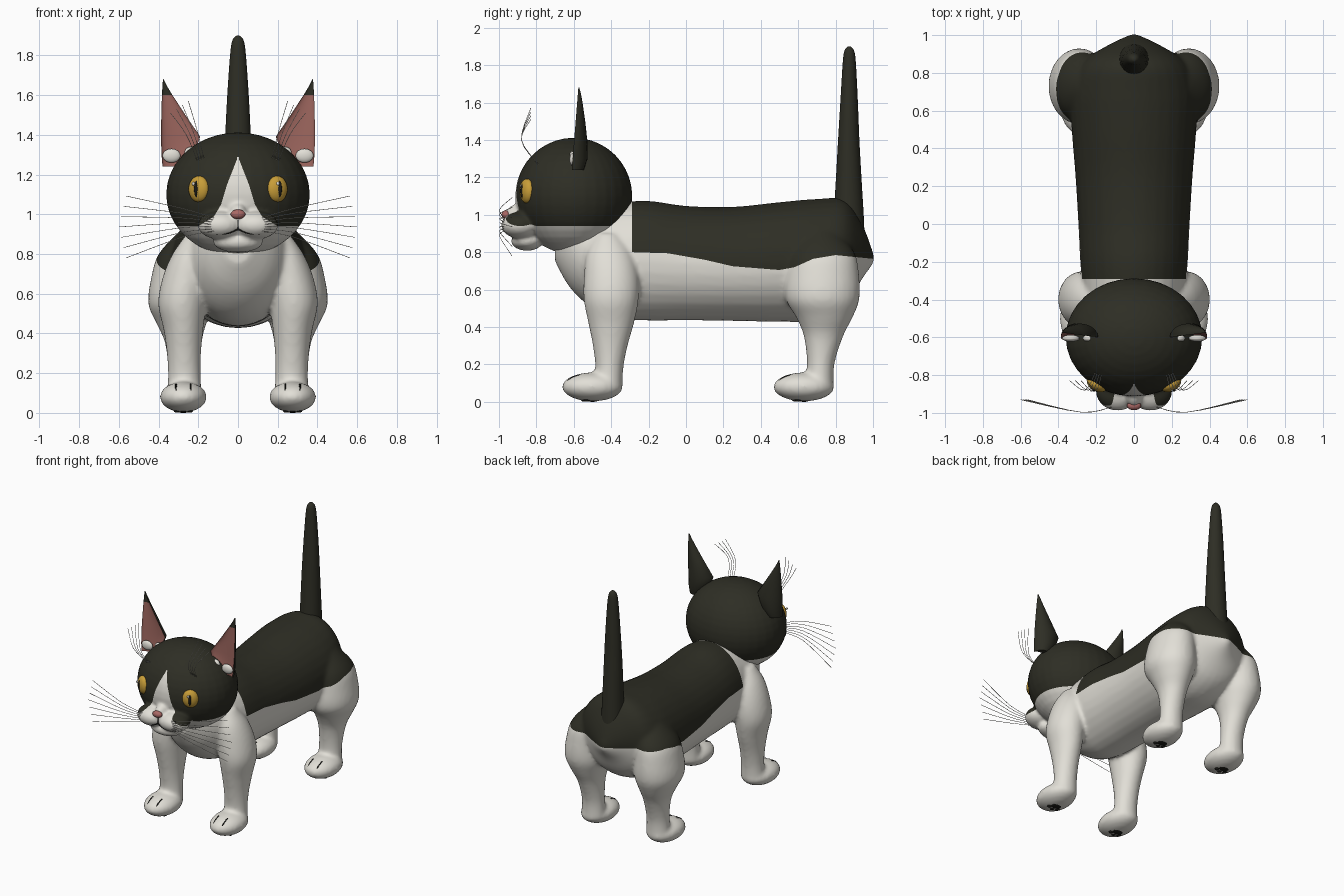
import bpy, bmesh, math
from mathutils import Matrix, Vector

cube = bpy.data.objects.get("Cube")
if cube:
    bpy.data.objects.remove(cube, do_unlink=True)


def material(name, rgb):
    m = bpy.data.materials.new(name)
    m.use_nodes = True
    m.diffuse_color = (*rgb, 1)
    bsdf = next(n for n in m.node_tree.nodes if n.type == 'BSDF_PRINCIPLED')
    bsdf.inputs["Base Color"].default_value = (*rgb, 1)
    bsdf.inputs["Roughness"].default_value = 0.8
    return m


WHITE = material("white fur", (0.76, 0.74, 0.68))
DARK = material("dark fur", (0.027, 0.027, 0.018))
PINK = material("ear pink", (0.33, 0.13, 0.11))
NOSE = material("nose pink", (0.40, 0.14, 0.13))
AMBER = material("amber eye", (0.58, 0.34, 0.04))
BLACK = material("black", (0.01, 0.01, 0.008))


def interp(x, points):
    """Piecewise linear lookup in (x, value) pairs."""
    if x <= points[0][0]:
        return points[0][1]
    for (a, va), (b, vb) in zip(points, points[1:]):
        if x <= b:
            return va + (vb - va) * (x - a) / (b - a)
    return points[-1][1]


def refine(rows, n=4):
    """Smooth curve through the rows of a loft."""
    out = []
    for i in range(len(rows) - 1):
        p, q, r, s = (Vector(rows[max(0, min(k, len(rows) - 1))]) for k in range(i - 1, i + 3))
        for k in range(n):
            t = k / n
            out.append(q + (r - p) * t / 2 + (2 * p - 5 * q + 4 * r - s) * t * t / 2
                       + (3 * q - p - 3 * r + s) * t ** 3 / 2)
    return out + [Vector(rows[-1])]


def skin(bm, rings):
    """Close a stack of point rings into a solid."""
    rings = [[bm.verts.new(p) for p in ring] for ring in rings]
    n = len(rings[0])
    faces = [bm.faces.new((a[i], a[(i + 1) % n], b[(i + 1) % n], b[i]))
             for a, b in zip(rings, rings[1:]) for i in range(n)]
    faces += [bm.faces.new(rings[0]), bm.faces.new(rings[-1])]
    bmesh.ops.recalc_face_normals(bm, faces=faces)


def loft(bm, rows, along_z, side=1, n=32):
    """Rows: position, centre 1, centre 2, radius 1, radius 2."""
    rings = []
    for p, c1, c2, r1, r2 in refine(rows):
        ring = []
        for i in range(n):
            a = math.tau * i / n
            u, v = c1 + r1 * math.cos(a), c2 + r2 * math.sin(a)
            ring.append((u * side, v, p) if along_z else (u * side, p, v))
        rings.append(ring)
    skin(bm, rings)


def ellipsoid(bm, centre, radii, turn=0):
    m = Matrix.Translation(centre) @ Matrix.Rotation(turn, 4, 'Z') @ Matrix.Diagonal((*radii, 1))
    bmesh.ops.create_uvsphere(bm, u_segments=32, v_segments=20, radius=1, matrix=m)


def finish(name, bm, mats):
    mesh = bpy.data.meshes.new(name)
    bm.to_mesh(mesh)
    bm.free()
    for m in mats:
        mesh.materials.append(m)
    mesh.shade_smooth()
    obj = bpy.data.objects.new(name, mesh)
    bpy.context.collection.objects.link(obj)
    return obj


def blob(name, centre, radii, mat, turn=0):
    bm = bmesh.new()
    ellipsoid(bm, centre, radii, turn)
    return finish(name, bm, [mat])


def strand(name, paths, radius, mat):
    """Thin round curves through points."""
    data = bpy.data.curves.new(name, 'CURVE')
    data.dimensions = '3D'
    data.bevel_depth, data.bevel_resolution = radius, 1
    for path in paths:
        pts = refine(path)
        s = data.splines.new('POLY')
        s.points.add(len(pts) - 1)
        for p, co in zip(s.points, pts):
            p.co = (*co, 1)
    data.materials.append(mat)
    bpy.context.collection.objects.link(bpy.data.objects.new(name, data))


def fuse_and_paint(name, bm, voxel, rounds, rule):
    """Blend overlapping solids, then cut the fur border where rule is zero."""
    obj = finish(name, bm, [WHITE, DARK])
    remesh = obj.modifiers.new("fuse", 'REMESH')
    remesh.mode, remesh.voxel_size = 'VOXEL', voxel
    smooth = obj.modifiers.new("soften", 'SMOOTH')
    smooth.iterations = rounds
    bpy.context.view_layer.update()
    bm = bmesh.new()
    bm.from_object(obj, bpy.context.evaluated_depsgraph_get())
    obj.modifiers.clear()
    border = set()
    for e in list(bm.edges):
        a, b = e.verts
        fa, fb = rule(a.co), rule(b.co)
        if fa * fb < 0:
            border.add(bmesh.utils.edge_split(e, a, fa / (fa - fb))[1])
    for f in list(bm.faces):
        cut = [v for v in f.verts if v in border]
        if len(cut) == 2:
            bmesh.utils.face_split(f, cut[0], cut[1])
    for f in bm.faces:
        f.material_index = int(rule(f.calc_center_median()) > 0)
    bm.to_mesh(obj.data)
    bm.free()
    obj.data.shade_smooth()


# Body: trunk, four legs and paws
body = bmesh.new()
trunk = [(-.70, .87, .08, .12), (-.62, .82, .18, .21), (-.5, .77, .25, .27), (-.36, .755, .27, .31),
         (-.2, .755, .285, .32), (0, .742, .295, .306), (.25, .738, .31, .305), (.5, .748, .33, .32),
         (.7, .76, .335, .325), (.85, .795, .28, .285), (.94, .805, .15, .15), (1.005, .765, .015, .02)]
loft(body, [(y, 0, z, w, h) for y, z, w, h in trunk], False)
front_leg = [(.90, .20, -.42, .06, .06), (.80, .235, -.41, .095, .12), (.68, .26, -.40, .12, .145),
             (.55, .28, -.40, .122, .147), (.42, .275, -.40, .10, .122), (.30, .272, -.405, .086, .093),
             (.18, .27, -.41, .082, .075), (.07, .27, -.42, .09, .08)]
back_leg = [(.91, .23, .72, .07, .09), (.80, .27, .73, .13, .17), (.68, .285, .73, .152, .195),
            (.55, .29, .73, .162, .197), (.45, .285, .74, .125, .15), (.35, .275, .735, .092, .105),
            (.2, .27, .72, .082, .073), (.07, .27, .71, .09, .08)]
PAWS = [(s, y) for s in (-1, 1) for y in (-.5, .63)]
for s, y in PAWS:
    loft(body, front_leg if y < 0 else back_leg, True, s)
    ellipsoid(body, (.275 * s, y, .08), (.118, .163, .077))
SADDLE = [(-.3, .80), (-.1, .795), (.1, .76), (.25, .725), (.5, .705), (.58, .72),
          (.68, .765), (.8, .785), (1, .765)]
fuse_and_paint("body", body, .014, 6, lambda p: min(p.z - interp(p.y, SADDLE), p.y + .29))

# Head: skull, muzzle, nose bridge and chin
head = bmesh.new()
ellipsoid(head, (0, -.6, 1.1), (.362, .313, .312))
ellipsoid(head, (0, -.88, 1.0), (.05, .087, .06))
ellipsoid(head, (0, -.85, .86), (.125, .085, .052))
for s in (-1, 1):
    ellipsoid(head, (.087 * s, -.885, .945), (.115, .103, .072))
BLAZE = [(.88, .23), (.94, .20), (.99, .12), (1.05, .085), (1.15, .055), (1.29, 0), (1.4, -.1)]


def head_rule(p):
    side = p.z - .94
    return min(side, abs(p.x) - interp(p.z, BLAZE)) if p.y < -.65 else side


fuse_and_paint("head", head, .011, 4, head_rule)

# Tail
tail = bmesh.new()
loft(tail, [(.88, 0, .87, .085, .085), (1.0, 0, .87, .078, .08), (1.2, 0, .87, .071, .068),
            (1.4, 0, .87, .064, .057), (1.6, 0, .872, .054, .047), (1.8, 0, .873, .04, .036),
            (1.87, 0, .873, .03, .028), (1.895, 0, .873, .015, .014), (1.9, 0, .873, .003, .003)], True)
finish("tail", tail, [DARK])

# Ears: cupped, pink inside below a dark tip
EAR = [(1.24, .27, .38, .04), (1.3, .225, .385, .05), (1.39, .19, .388, .045), (1.5, .265, .386, .032),
       (1.6, .33, .383, .018), (1.65, .36, .38, .01), (1.68, .374, .378, .003)]
for s, label in ((-1, "right"), (1, "left")):
    ear = bmesh.new()
    rings = []
    for z, inner, outer, depth in EAR:
        ring = []
        for i in range(24):
            a = math.tau * i / 24
            bulge = math.sin(a) if a < math.pi else -.35 * math.sin(a)
            x = (inner + outer) / 2 + (outer - inner) / 2 * math.cos(a)
            ring.append((s * x, -.61 + (z - 1.25) * .08 + depth * bulge * 1.6, z))
        rings.append(ring)
    skin(ear, rings)
    for f in ear.faces:
        f.material_index = int(f.normal.y < -.3 and 1.25 < f.calc_center_median().z < 1.6)
    finish(label + "_ear", ear, [DARK, PINK]).data.set_sharp_from_angle(angle=math.radians(50))
    blob(label + "_ear_tuft", (.335 * s, -.605, 1.295), (.045, .018, .035), WHITE)
    blob(label + "_inner_ear_tuft", (.235 * s, -.605, 1.31), (.035, .02, .03), WHITE)

    # Eyes
    turn = math.radians(28) * s
    eye = Vector((.197 * s, -.85, 1.127))
    blob(label + "_eye", eye, (.056, .035, .066), AMBER, turn)
    blob(label + "_pupil", eye, (.017, .041, .056), BLACK, turn)
    blob(label + "_eye_glint", eye + Vector((.016 * s - .012, -.032, .027)), (.008, .006, .009), WHITE)

    # Whiskers on muzzle and brow
    strand(label + "_whiskers", [[(.12 * s, -.97, .915 + .011 * i),
                                  (.28 * s, -.996, .885 + .024 * i),
                                  ((.60 - .012 * abs(i - 3)) * s, -.93, .78 + .052 * i)]
                                 for i in range(7)], .0016, WHITE)
    strand(label + "_brow_whiskers", [[((.17 + .012 * i) * s, -.79, 1.27),
                                       ((.20 + .02 * i) * s, -.88, 1.40),
                                       ((.25 + .03 * i) * s, -.83, 1.57 - .02 * i)]
                                      for i in range(4)], .0016, WHITE)

# Nose and mouth
blob("nose", (0, -.962, 1.0), (.037, .024, .024), NOSE)
strand("mouth", [[(0, -.955, .985), (0, -.953, .955), (0, -.95, .925)]]
       + [[(0, -.95, .925), (.05 * s, -.96, .905), (.11 * s, -.958, .902)] for s in (-1, 1)], .005, BLACK)

# Toe lines and paw pads
strand("toe_lines", [[(.275 * s + d, y - .133, .11), (.275 * s + d, y - .11, .13), (.275 * s + d, y - .07, .145)]
                     for s, y in PAWS for d in (-.037, .037)], .004, BLACK)
pads = bmesh.new()
for s, y in PAWS:
    ellipsoid(pads, (.275 * s, y, .009), (.036, .03, .009))
    for d in (-.034, 0, .034):
        ellipsoid(pads, (.275 * s + d, y - .045 + abs(d) * .4, .012), (.015, .018, .011))
finish("paw_pads", pads, [BLACK])
